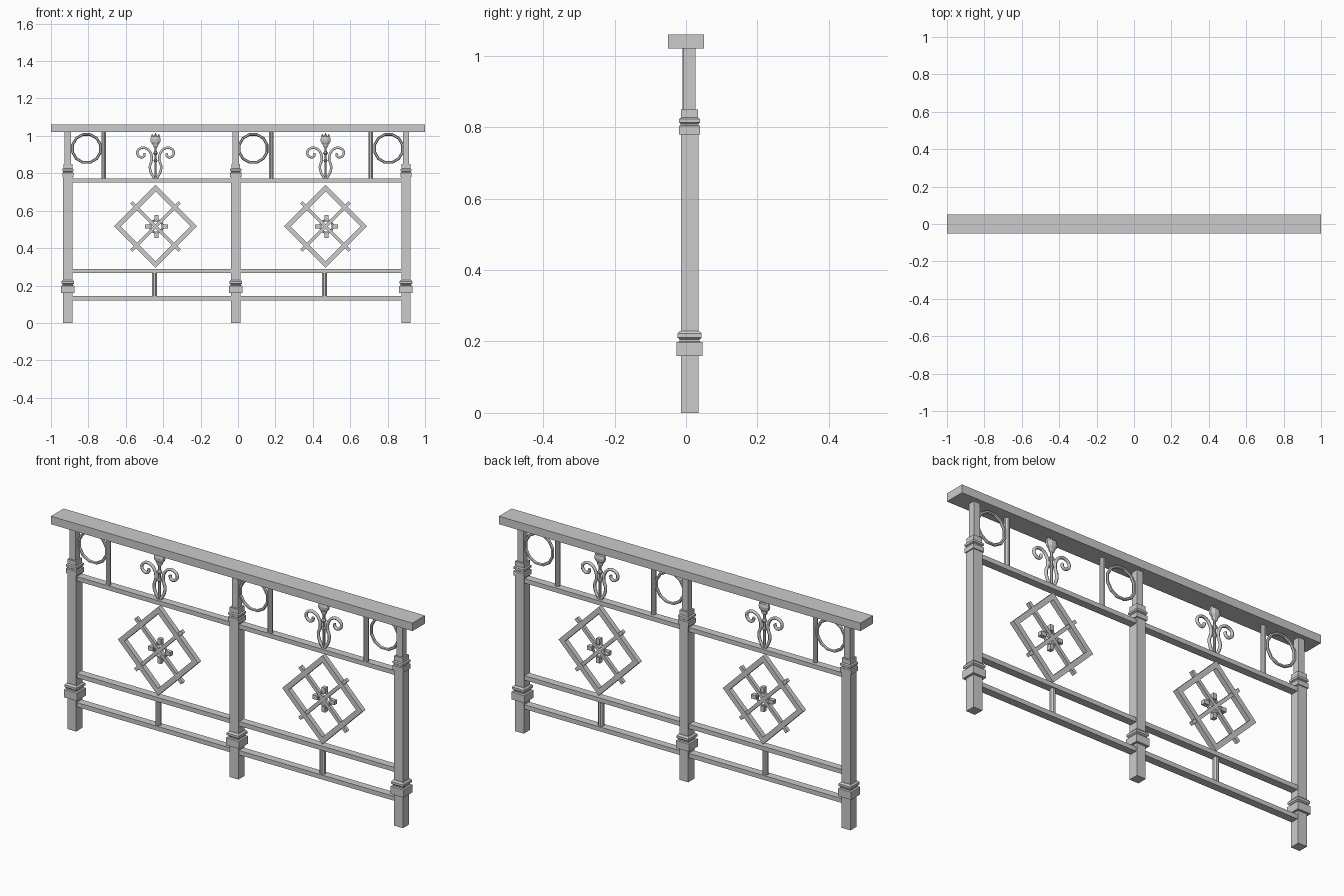
import bpy, bmesh, math
from mathutils import Matrix, Vector

if "Cube" in bpy.data.objects:
    bpy.data.objects.remove(bpy.data.objects["Cube"])

Y = 0.01                       # centre plane of the ironwork
POSTS = (-0.91, -0.012, 0.898)
PANELS = (-0.441, 0.468)


def finish(bm, name):
    bmesh.ops.recalc_face_normals(bm, faces=bm.faces)
    me = bpy.data.meshes.new(name)
    bm.to_mesh(me)
    bm.free()
    ob = bpy.data.objects.new(name, me)
    bpy.context.collection.objects.link(ob)
    return ob


def box(name, centre, size, turn=0.0):
    """Box, optionally turned about y."""
    bm = bmesh.new()
    m = (Matrix.Translation(centre) @ Matrix.Rotation(turn, 4, 'Y')
         @ Matrix.Diagonal((*size, 1)))
    bmesh.ops.create_cube(bm, size=1, matrix=m)
    return finish(bm, name)


def lathe(name, x, y, profile, sides, yscale=1.0, tilt=0.0, square=False):
    """Stack of polygon rings from (radius, z) pairs, capped at both ends."""
    bm = bmesh.new()
    k = math.sqrt(2) if square else 1
    rings = []
    for r, z in profile:
        rings.append([bm.verts.new((k * r * math.cos(a), k * r * math.sin(a) * yscale, z))
                      for a in ((i + 0.5) * math.tau / sides for i in range(sides))])
    for a, b in zip(rings, rings[1:]):
        for i in range(sides):
            j = (i + 1) % sides
            bm.faces.new((a[i], a[j], b[j], b[i]))
    bm.faces.new(rings[0])
    bm.faces.new(rings[-1])
    z0 = profile[0][1]
    bm.transform(Matrix.Translation((x, y, z0)) @ Matrix.Rotation(tilt, 4, 'Y')
                 @ Matrix.Translation((0, 0, -z0)))
    return finish(bm, name)


def ring(name, x, z, radius, tube, sides, tubesides=6):
    """Faceted ring standing in the xz plane."""
    bm = bmesh.new()
    loops = []
    for i in range(sides):
        a = (i + 0.5) * math.tau / sides
        loop = []
        for j in range(tubesides):
            b = j * math.tau / tubesides
            r = radius + tube * math.cos(b)
            loop.append(bm.verts.new((x + r * math.cos(a), Y + tube * math.sin(b),
                                      z + r * math.sin(a))))
        loops.append(loop)
    for i in range(sides):
        p, q = loops[i], loops[(i + 1) % sides]
        for j in range(tubesides):
            k = (j + 1) % tubesides
            bm.faces.new((p[j], q[j], q[k], p[k]))
    return finish(bm, name)


def scroll(name, points, radius):
    """Bent round bar through (x, z) points."""
    cu = bpy.data.curves.new(name, 'CURVE')
    cu.dimensions = '3D'
    cu.bevel_depth, cu.bevel_resolution, cu.resolution_u = radius, 1, 4
    cu.use_fill_caps = True
    sp = cu.splines.new('BEZIER')
    sp.bezier_points.add(len(points) - 1)
    for bp, (x, z) in zip(sp.bezier_points, points):
        bp.co = (x, Y, z)
        bp.handle_left_type = bp.handle_right_type = 'AUTO'
    ob = bpy.data.objects.new(name, cu)
    bpy.context.collection.objects.link(ob)
    bpy.ops.object.select_all(action='DESELECT')
    ob.select_set(True)
    bpy.context.view_layer.objects.active = ob
    bpy.ops.object.convert(target='MESH')


# handrail
box("handrail", (0, 0, 1.04), (2.0, 0.1, 0.04))

# square posts with moulded collars: (half width, z)
post_profile = [(.0245, 0), (.0245, .16), (.036, .16), (.036, .198), (.028, .2),
                (.028, .206), (.034, .211), (.034, .222), (.027, .23), (.0245, .23),
                (.0245, .78), (.0295, .78), (.0295, .803), (.025, .806), (.025, .81),
                (.0295, .813), (.0295, .823), (.024, .827), (.024, .85), (.0165, .85),
                (.0165, 1.02)]
for x in POSTS:
    lathe("post", x, Y, post_profile, 4, square=True)

# horizontal rails between the posts
for z in (0.132, 0.277, 0.762):
    for a, b in zip(POSTS, POSTS[1:]):
        box("rail", ((a + b) / 2, Y, z), (b - a - 0.045, 0.038, 0.022))

# upper round bars and rings
for x in (-0.718, 0.178, 0.709):
    lathe("upper_bar", x, 0.002, [(.0125, .77), (.0125, 1.02)], 8)
for x in (-0.81, 0.081, 0.805):
    ring("circle", x, 0.933, 0.077, 0.0075, 12)

# lyre curve ending in a curl, offsets from panel centre
curl = [(.005, .772), (.024, .803), (.030, .838), (.020, .872), (.028, .912),
        (.052, .934), (.082, .933), (.098, .912), (.086, .889), (.064, .889),
        (.058, .908)]

for x in PANELS:
    # short baluster under the panel
    lathe("short_baluster", x - 0.006, Y, [(.014, .14), (.014, .27)], 8)

    # diamond frame
    zc, half, w = 0.516, 0.157, 0.025
    for i in range(4):
        a = math.pi / 4 + i * math.pi / 2
        d = half - w / 2
        c = Vector((x + d * math.cos(a), Y, zc + d * math.sin(a)))
        box("diamond_side", c, (w, 0.025, 2 * half), -a)
    # crossing bars inside the diamond
    for a in (math.pi / 4, -math.pi / 4):
        box("cross_bar", (x, Y, zc), (0.365, 0.018, 0.017), a)
    # central rosette
    xr = x + 0.005
    ring("rosette_ring", xr, zc, 0.034, 0.006, 12)
    for i in range(4):
        a = i * math.pi / 2
        box("rosette_stub", (xr + .047 * math.cos(a), Y, zc + .047 * math.sin(a)),
            (0.028, 0.022, 0.02), -a)

    # flower: scrolls, beaded stem, tulip bud
    for s in (1, -1):
        scroll("scroll", [(x + s * u, z) for u, z in curl], 0.0075)
    lathe("flower_stem", x, Y, [(.007, .77), (.007, .86), (.012, .868), (.007, .877),
                                (.007, .898), (.014, .908), (.007, .92), (.007, .95)], 8)
    lathe("bud", x, Y, [(.009, .938), (.015, .945), (.017, .955), (.027, .966), (.030, .98),
                        (.025, .996), (.010, 1.0)], 8, yscale=0.58)
    for s in (-1, 0, 1):
        lathe("petal_tip", x + s * .014, Y,
              [(.012, .98), (.010, .998), (.001, 1.016 if s == 0 else 1.01)], 6,
              tilt=s * 0.15)
